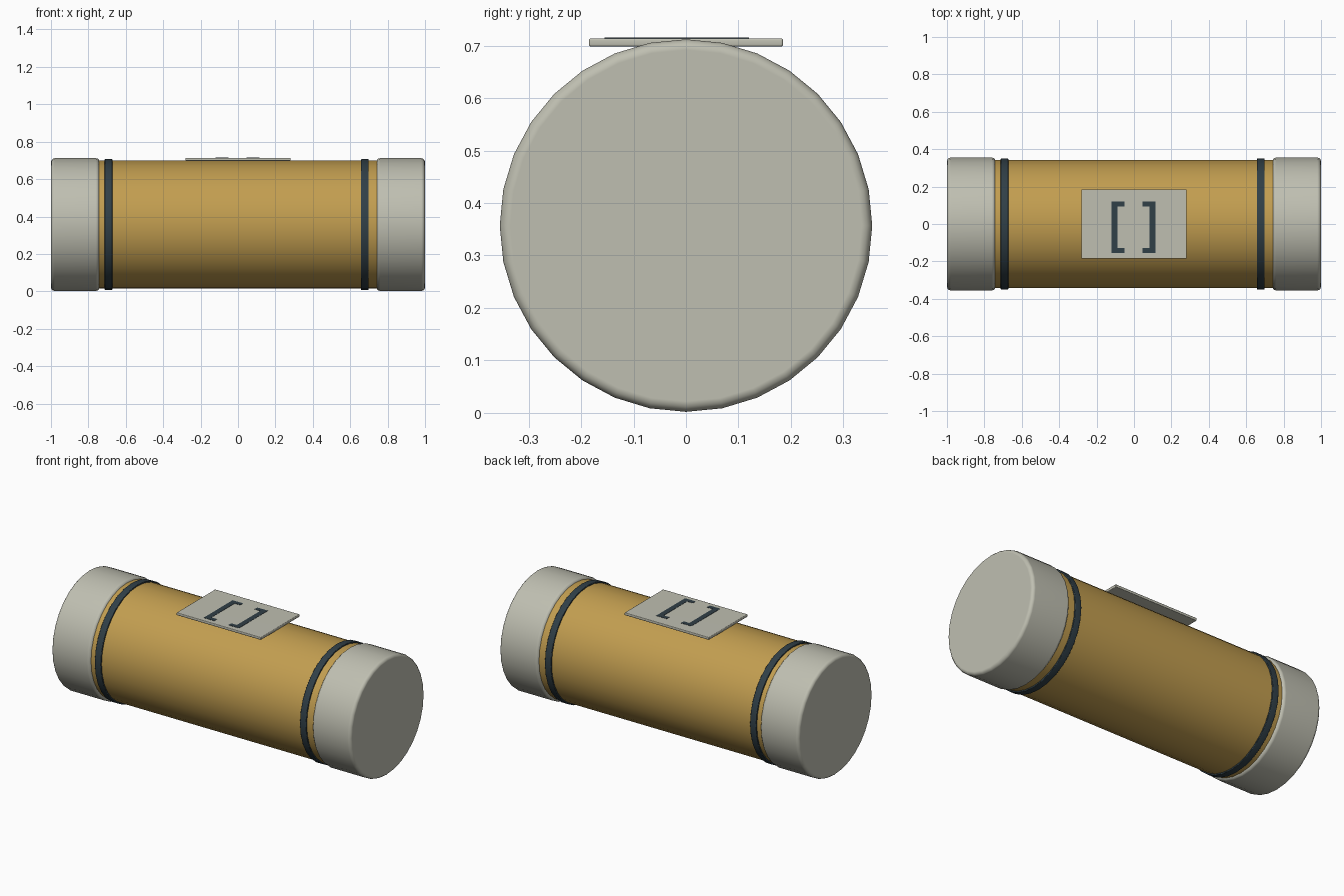
import bpy
import bmesh
from math import pi, radians
from mathutils import Matrix, Vector

cube = bpy.data.objects.get("Cube")
if cube:
    bpy.data.objects.remove(cube, do_unlink=True)

AXIS_Z = 0.357
SIDES = 32


def material(name, color):
    mat = bpy.data.materials.new(name)
    mat.use_nodes = True
    mat.diffuse_color = (*color, 1)
    shader = mat.node_tree.nodes["Principled BSDF"]
    shader.inputs["Base Color"].default_value = (*color, 1)
    shader.inputs["Roughness"].default_value = 0.6
    return mat


grey = material("warm_grey", (0.52, 0.52, 0.44))
gold = material("ochre_gold", (0.54, 0.34, 0.08))
dark = material("dark_slate", (0.03, 0.05, 0.063))


def finish(name, bm, mat, bevel=0.0, segments=2):
    """Round the sharp edges, then store the mesh as a shaded object."""
    if bevel:
        sharp = [e for e in bm.edges if e.calc_face_angle(0) > radians(40)]
        bmesh.ops.bevel(bm, geom=sharp, offset=bevel, segments=segments,
                        profile=0.5, affect='EDGES')
    mesh = bpy.data.meshes.new(name)
    bm.to_mesh(mesh)
    bm.free()
    mesh.materials.append(mat)
    obj = bpy.data.objects.new(name, mesh)
    bpy.context.collection.objects.link(obj)
    bpy.ops.object.select_all(action='DESELECT')
    obj.select_set(True)
    bpy.context.view_layer.objects.active = obj
    bpy.ops.object.shade_smooth_by_angle(angle=radians(50))
    obj.modifiers.new("flat_ends", 'WEIGHTED_NORMAL').keep_sharp = True
    return obj


def drum(name, x0, x1, radius, mat, bevel=0.0, segments=2):
    """Cylinder lying along x."""
    bm = bmesh.new()
    place = Matrix.Translation(((x0 + x1) / 2, 0, AXIS_Z)) @ Matrix.Rotation(pi / 2, 4, 'Y')
    bmesh.ops.create_cone(bm, cap_ends=True, segments=SIDES, radius1=radius,
                          radius2=radius, depth=x1 - x0, matrix=place)
    return finish(name, bm, mat, bevel, segments)


def add_box(bm, low, high):
    low, high = Vector(low), Vector(high)
    place = Matrix.Translation((low + high) / 2) @ Matrix.Diagonal((*(high - low), 1))
    bmesh.ops.create_cube(bm, size=1, matrix=place)


# Main tube
drum("tube_body", -0.95, 0.95, 0.342, gold)

# End caps and the dark bands beside them
drum("right_cap", -1.0, -0.74, 0.355, grey, 0.02, 3)
drum("left_cap", 0.74, 1.0, 0.355, grey, 0.02, 3)
for side, x in (("right", -0.692), ("left", 0.678)):
    drum(side + "_band", x - 0.021, x + 0.021, 0.35, dark, 0.003, 1)

# Flat plate on top
bm = bmesh.new()
add_box(bm, (-0.282, -0.185, 0.698), (0.282, 0.185, 0.714))
finish("top_plate", bm, grey, 0.004)

# Pair of bracket-shaped inlays on the plate
Y0, Y1, ARM, STEM = -0.155, 0.12, 0.026, 0.032
for side, outer, inner in (("right", -0.12, -0.05), ("left", 0.115, 0.045)):
    bm = bmesh.new()
    stem = outer + STEM * (1 if inner > outer else -1)
    x0, x1 = sorted((outer, stem))
    add_box(bm, (x0, Y0, 0.712), (x1, Y1, 0.7155))
    x0, x1 = sorted((stem, inner))
    for y in (Y0, Y1 - ARM):
        add_box(bm, (x0, y, 0.712), (x1, y + ARM, 0.7155))
    finish(side + "_bracket_inlay", bm, dark)
